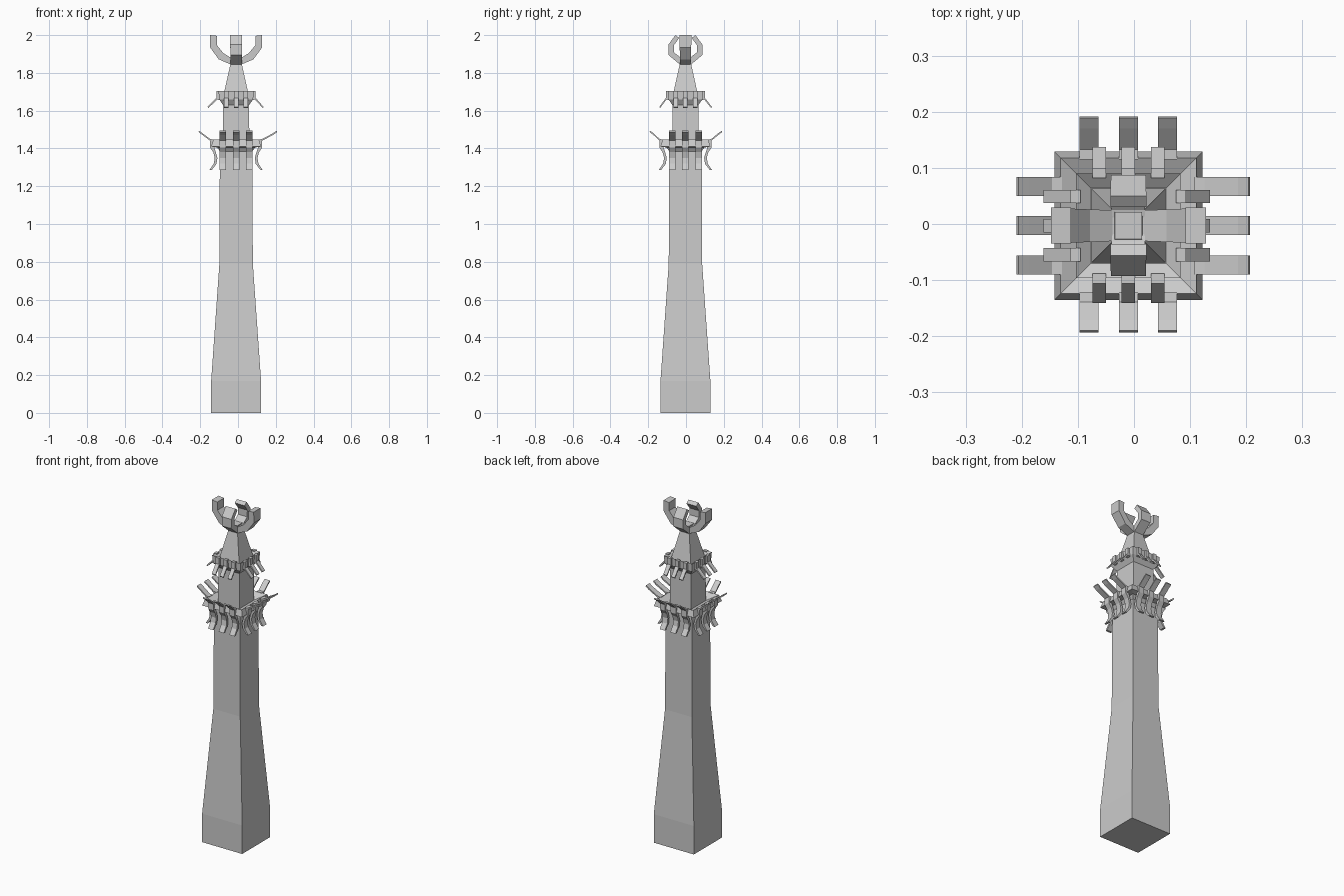
import bpy, math
from mathutils import Matrix, Vector

CX, CY = -0.01, -0.003   # tower axis


def make(name, verts, faces):
    me = bpy.data.meshes.new(name)
    me.from_pydata([tuple(v) for v in verts], [], faces)
    ob = bpy.data.objects.new(name, me)
    bpy.context.collection.objects.link(ob)
    return ob


def square_stack(name, profile):
    """Loft square rings given as (half width, z)."""
    verts, faces = [], []
    for r, z in profile:
        verts += [(CX + sx * r, CY + sy * r, z) for sx, sy in ((-1, -1), (1, -1), (1, 1), (-1, 1))]
    for i in range(len(profile) - 1):
        for k in range(4):
            a, b = i * 4 + k, i * 4 + (k + 1) % 4
            faces.append((a, b, b + 4, a + 4))
    n = len(verts)
    faces += [(3, 2, 1, 0), (n - 4, n - 3, n - 2, n - 1)]
    return make(name, verts, faces)


def strip(name, outer, inner, half0, half1, offset, side):
    """Bent bar between two (reach, z) edge lines, turned to one of four sides."""
    verts, faces = [], []
    n = len(outer)
    rot = Matrix.Rotation(side * math.pi / 2, 3, 'Z')
    for i, (o, q) in enumerate(zip(outer, inner)):
        w = half0 + (half1 - half0) * i / (n - 1)
        for (r, z), s in ((o, -1), (o, 1), (q, 1), (q, -1)):
            v = rot @ Vector((r, offset + s * w, z))
            verts.append((v.x + CX, v.y + CY, v.z))
    for i in range(n - 1):
        for k in range(4):
            a, b = i * 4 + k, i * 4 + (k + 1) % 4
            faces.append((a, a + 4, b + 4, b))
    m = 4 * n
    faces += [(0, 1, 2, 3), (m - 1, m - 2, m - 3, m - 4)]
    ob = make(name, verts, faces)
    # consistent outward normals
    import bmesh
    bm = bmesh.new()
    bm.from_mesh(ob.data)
    bmesh.ops.recalc_face_normals(bm, faces=bm.faces)
    bm.to_mesh(ob.data)
    bm.free()
    return ob


# Main shaft, two dished collars and the spire
square_stack("tower_shaft", [(0.132, 0), (0.132, 0.17), (0.0885, 0.79), (0.086, 1.385),
                             (0.100, 1.405), (0.132, 1.41), (0.121, 1.447), (0.070, 1.42)])
square_stack("upper_shaft", [(0.070, 1.41), (0.069, 1.63), (0.090, 1.66), (0.093, 1.705),
                             (0.067, 1.685)])
square_stack("spire", [(0.067, 1.68), (0.030, 1.847), (0.024, 1.885)])

# Ornaments on each side: 0 = right, 1 = back, 2 = left, 3 = front
low_reach = (0.217, 0.195, 0.199, 0.190)
high_reach = (0.145, 0.140, 0.151, 0.138)
for side in range(4):
    R, H = low_reach[side], high_reach[side]
    for k in (-1, 0, 1):
        # rising plank that folds over the lower collar
        strip("rising_plank", [(0.118, 1.440), (0.138, 1.441), (R - 0.02, 1.472), (R, 1.487)],
              [(0.118, 1.448), (0.136, 1.449), (R - 0.022, 1.480), (R - 0.003, 1.494)],
              0.017, 0.017, k * 0.07, side)
        # curled bracket hanging under it
        strip("hanging_bracket",
              [(0.138, 1.447), (0.138, 1.405), (0.121, 1.380), (0.113, 1.350), (0.118, 1.320), (0.140, 1.287)],
              [(0.120, 1.447), (0.115, 1.402), (0.107, 1.378), (0.099, 1.350), (0.104, 1.318), (0.128, 1.287)],
              0.017, 0.017, k * 0.07, side)
        # clip and drooping tab on the upper collar
        strip("collar_clip", [(0.103, 1.705), (0.103, 1.660)], [(0.085, 1.705), (0.085, 1.655)],
              0.012, 0.012, k * 0.052, side)
        strip("drooping_tab", [(0.090, 1.672), (0.103, 1.668), (H, 1.620)],
              [(0.090, 1.662), (0.100, 1.659), (H - 0.004, 1.614)],
              0.012, 0.012, k * 0.052, side)

# Crown prongs: wide open pair left and right, inward-curling pair front and back
for side in (0, 2):
    strip("wide_prong", [(0.015, 1.845), (0.030, 1.845), (0.092, 1.872), (0.138, 1.935), (0.138, 2.0)],
          [(0.015, 1.880), (0.028, 1.880), (0.068, 1.905), (0.102, 1.947), (0.102, 1.996)],
          0.026, 0.032, 0, side)
for side in (1, 3):
    strip("curled_prong", [(0.015, 1.845), (0.030, 1.845), (0.090, 1.895), (0.090, 1.950), (0.053, 2.0)],
          [(0.015, 1.880), (0.028, 1.883), (0.060, 1.908), (0.060, 1.948), (0.033, 1.985)],
          0.029, 0.032, 0, side)
